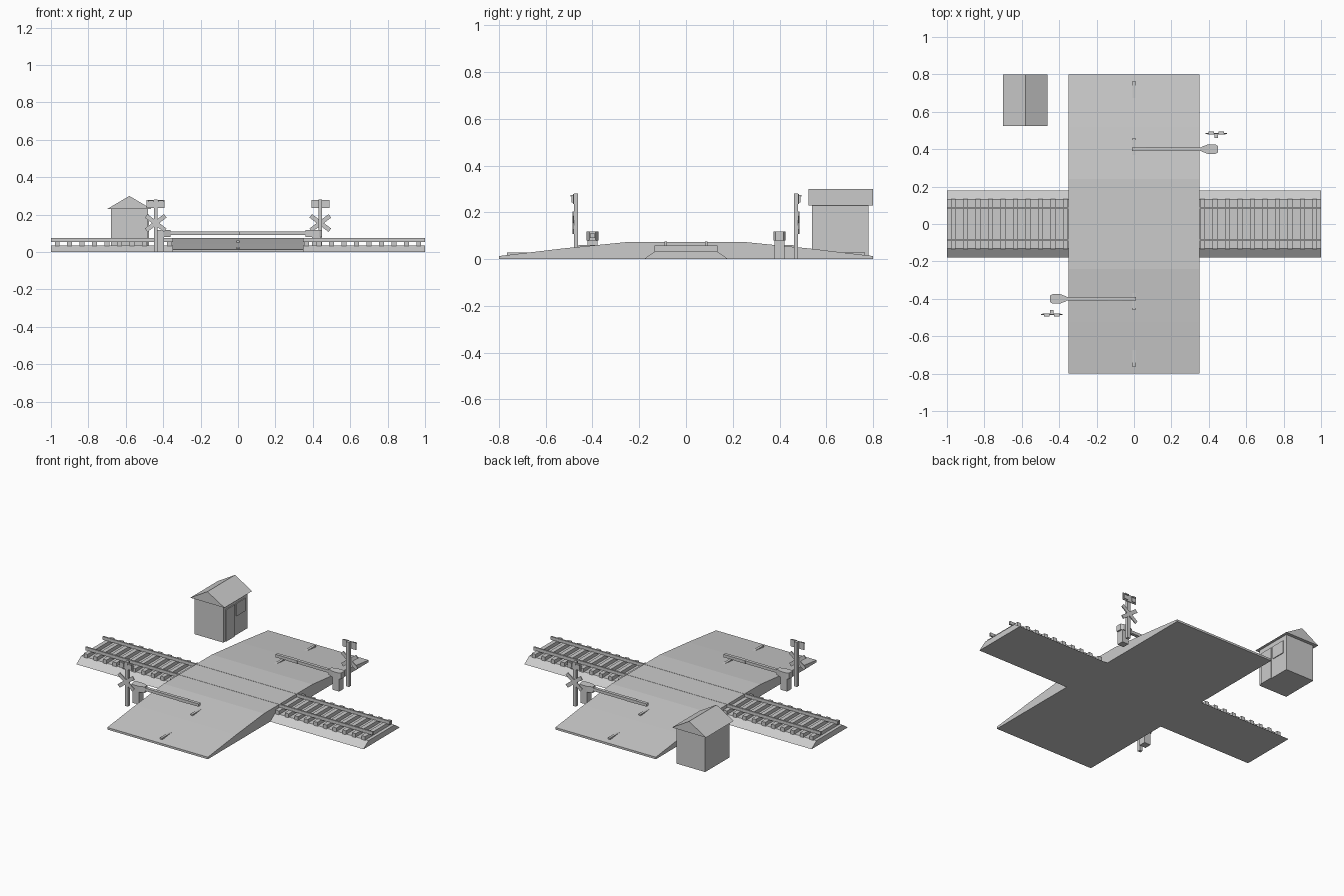
import bpy
import math
from mathutils import Matrix, Vector

cube = bpy.data.objects.get("Cube")
if cube:
    bpy.data.objects.remove(cube, do_unlink=True)

grey = bpy.data.materials.new("plain_grey")
grey.use_nodes = True
grey.diffuse_color = (0.6, 0.6, 0.6, 1)
grey.node_tree.nodes["Principled BSDF"].inputs["Base Color"].default_value = (0.6, 0.6, 0.6, 1)

X_AXIS = Matrix(((0, 0, 1), (1, 0, 0), (0, 1, 0)))   # profile given in (y, z)
Y_AXIS = Matrix(((1, 0, 0), (0, 0, -1), (0, 1, 0)))  # profile given in (x, z)
Z_AXIS = Matrix.Identity(3)                          # profile given in (x, y)


def prism(name, profile, low, high, axis, turn=None):
    """Extrude a counter-clockwise profile from low to high along an axis."""
    n = len(profile)
    verts = [axis @ Vector((a, b, c)) for c in (low, high) for a, b in profile]
    faces = [tuple(reversed(range(n))), tuple(range(n, 2 * n))]
    faces += [(i, (i + 1) % n, n + (i + 1) % n, n + i) for i in range(n)]
    mesh = bpy.data.meshes.new(name)
    mesh.from_pydata(verts, [], faces)
    mesh.materials.append(grey)
    ob = bpy.data.objects.new(name, mesh)
    bpy.context.collection.objects.link(ob)
    if turn:
        mesh.transform(turn)
    return ob


def box(name, x, y, z, turn=None):
    """Box from (min, max) pairs."""
    rect = [(x[0], y[0]), (x[1], y[0]), (x[1], y[1]), (x[0], y[1])]
    return prism(name, rect, z[0], z[1], Z_AXIS, turn)


def around(centre, half):
    return (centre - half, centre + half)


# Raised road and its short centre dashes
prism("road", [(-0.8, 0), (0.8, 0), (0.8, 0.013), (0.52, 0.046), (0.24, 0.074),
               (-0.24, 0.074), (-0.52, 0.046), (-0.8, 0.013)], -0.35, 0.35, X_AXIS)
for y, z in ((0.715, 0.028), (0.41, 0.061)):
    for side in (-1, 1):
        box("road_dash", around(0, 0.008), around(side * y, 0.05), (z - 0.01, z))

# Railway: ballast bed, sleepers and rails
prism("ballast", [(-0.18, 0), (0.18, 0), (0.13, 0.035), (-0.13, 0.035)], -1, 1, X_AXIS)
for i in range(30):
    box("sleeper", around((i - 14.5) / 15, 0.013), around(0, 0.134), (0.03, 0.057))
for side in (-1, 1):
    box("rail", (-1, 1), around(side * 0.086, 0.005), (0.055, 0.0752))

# Watchman's shed with gabled roof, door and window
box("shed_walls", (-0.68, -0.48), (0.54, 0.78), (0, 0.232))
prism("shed_roof", [(-0.7, 0.23), (-0.462, 0.23), (-0.581, 0.3)], -0.8, -0.525, Y_AXIS)
box("shed_door", (-0.481, -0.475), (0.56, 0.65), (0, 0.2))
box("shed_window", (-0.481, -0.475), (0.665, 0.755), (0.12, 0.2))

# Barrier and warning sign, repeated by a half turn about the centre
for turn in (Matrix.Identity(4), Matrix.Rotation(math.pi, 4, "Z")):
    # Barrier machine, tapered head, arm and sleeve
    y = -0.4
    box("barrier_base", (-0.44, -0.395), around(y, 0.022), (0, 0.09), turn)
    half = [(-0.45, 0.017), (-0.435, 0.025), (-0.395, 0.025), (-0.36, 0.012)]
    outline = [(x, y - w) for x, w in half] + [(x, y + w) for x, w in reversed(half)]
    prism("barrier_head", outline, 0.08, 0.117, Z_AXIS, turn)
    box("barrier_arm", (-0.37, 0.012), around(y, 0.01), (0.091, 0.109), turn)
    box("barrier_sleeve", (-0.14, -0.065), around(y, 0.0108), (0.0902, 0.1098), turn)

    # Sign post, crossed boards and twin lamps
    x = -0.44
    box("sign_post", around(x, 0.01), (-0.48, -0.461), (0, 0.28), turn)
    for slant in (-1, 1):
        place = Matrix.Translation((x, -0.483, 0.155)) @ Matrix.Rotation(slant * math.radians(37), 4, "Y")
        box("cross_board", around(0, 0.064), around(0, 0.003), around(0, 0.0115), turn @ place)
    box("lamp_board", around(x, 0.048), (-0.484, -0.479), (0.235, 0.279), turn)
    for side in (-1, 1):
        lamp = x + side * 0.027
        box("lamp", around(lamp, 0.013), (-0.489, -0.482), (0.242, 0.27), turn)
        box("lamp_hood", around(lamp, 0.014), (-0.495, -0.482), (0.268, 0.275), turn)
